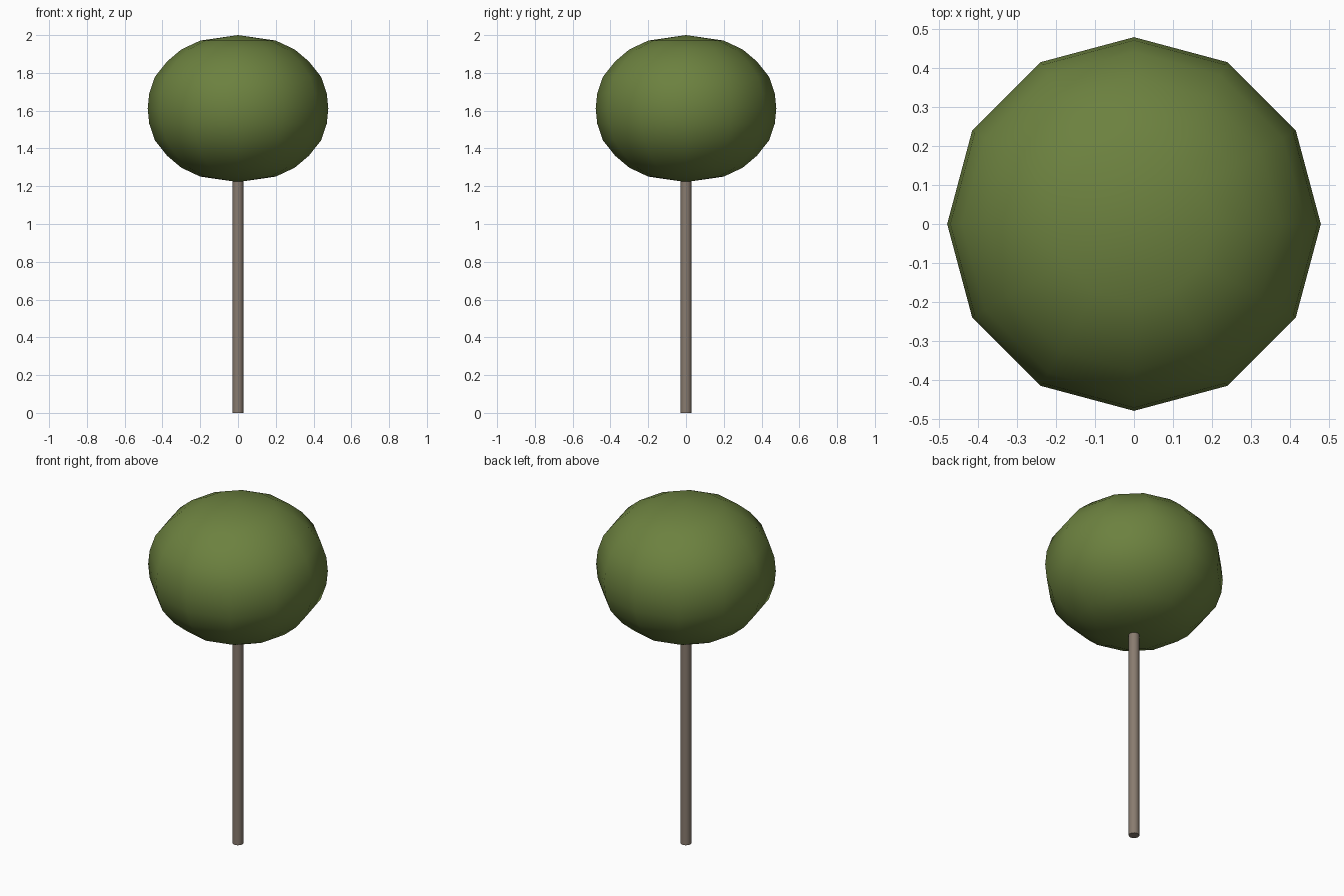
import bpy
import bmesh
from math import cos, sin, tau

if "Cube" in bpy.data.objects:
    bpy.data.objects.remove(bpy.data.objects["Cube"])

SIDES = 12


def material(name, rgb):
    mat = bpy.data.materials.new(name)
    mat.diffuse_color = (*rgb, 1.0)
    mat.use_nodes = True
    mat.node_tree.nodes["Principled BSDF"].inputs["Base Color"].default_value = mat.diffuse_color
    return mat


def lathe(bm, profile):
    """Revolve (radius, z) points about z; radius 0 makes a pole."""
    rings = []
    for r, z in profile:
        if r == 0:
            rings.append([bm.verts.new((0, 0, z))] * SIDES)
        else:
            rings.append([bm.verts.new((r * cos(tau * i / SIDES), r * sin(tau * i / SIDES), z))
                          for i in range(SIDES)])
    for low, high in zip(rings, rings[1:]):
        for i in range(SIDES):
            j = (i + 1) % SIDES
            corners = dict.fromkeys((low[i], low[j], high[j], high[i]))
            bm.faces.new(list(corners))
    return rings


def finish(bm, name, mat):
    mesh = bpy.data.meshes.new(name)
    bm.to_mesh(mesh)
    bm.free()
    mesh.materials.append(mat)
    obj = bpy.data.objects.new(name, mesh)
    bpy.context.collection.objects.link(obj)
    return obj


# Crown: flattened ball, mirrored above and below its middle
CENTRE = 1.611
half = [(0.2, 0.36), (0.3, 0.313), (0.375, 0.25), (0.44, 0.168), (0.47, 0.08)]
profile = ([(0, CENTRE - 0.389)] + [(r, CENTRE - h) for r, h in half]
           + [(0.478, CENTRE)]
           + [(r, CENTRE + h) for r, h in reversed(half)] + [(0, 2.0)])
bm = bmesh.new()
lathe(bm, profile)
for face in bm.faces:
    face.smooth = True
finish(bm, "crown", material("foliage", (0.15, 0.22, 0.05)))

# Trunk: slim straight pole with flat ends
bm = bmesh.new()
bottom, top = lathe(bm, [(0.029, 0), (0.029, 1.25)])
for face in bm.faces:
    face.smooth = True
bm.faces.new(list(reversed(bottom)))
bm.faces.new(top)
for ring in (bottom, top):
    for a, b in zip(ring, ring[1:] + ring[:1]):
        bm.edges.get((a, b)).smooth = False
finish(bm, "trunk", material("bark", (0.25, 0.2, 0.16)))
